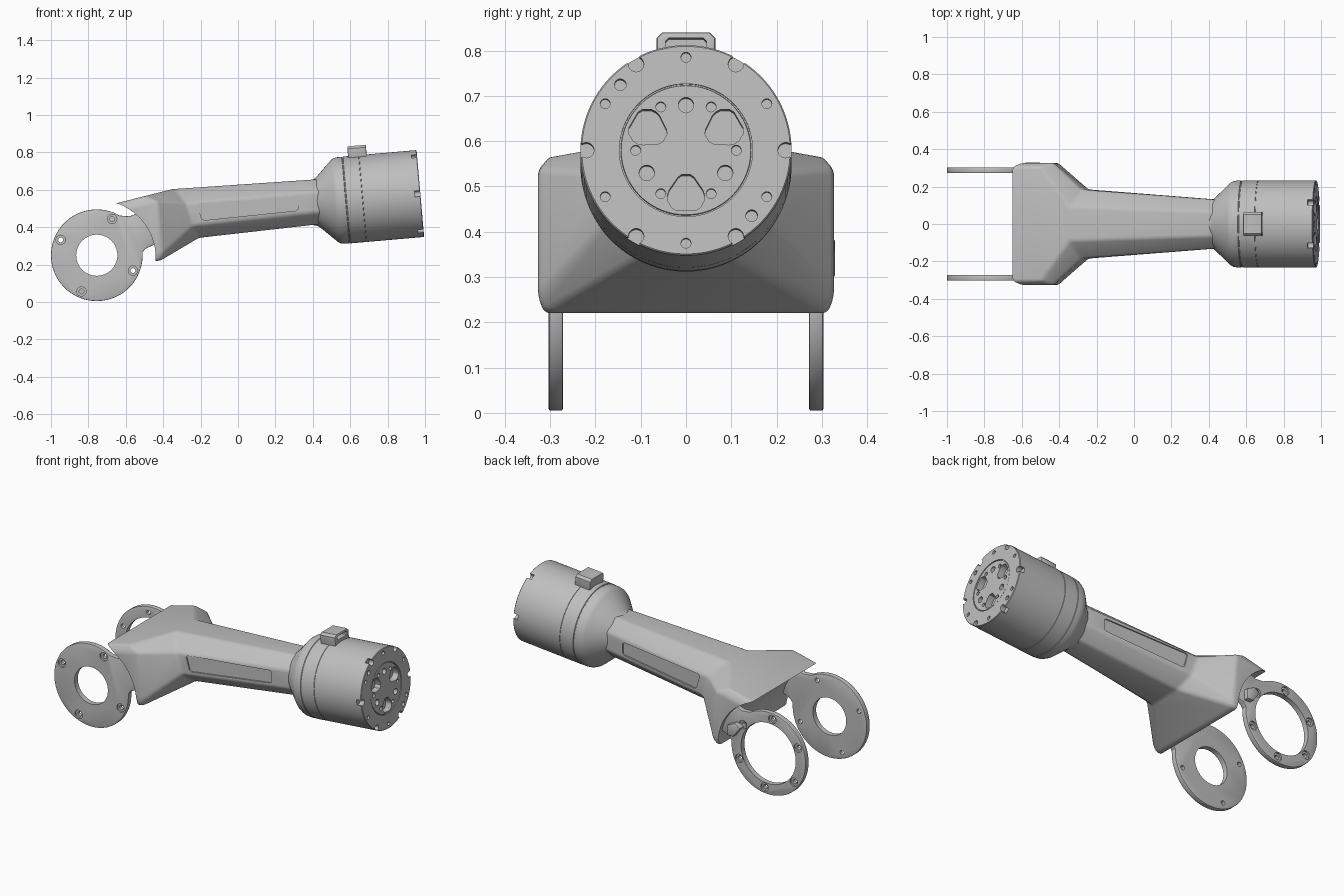
import bpy, bmesh, math
from mathutils import Matrix, Vector

cube = bpy.data.objects.get("Cube")
if cube:
    bpy.data.objects.remove(cube, do_unlink=True)

# One grey metal for every part
metal = bpy.data.materials.new("grey metal")
metal.use_nodes = True
GREY = (0.52, 0.52, 0.52, 1)
metal.diffuse_color = GREY
metal.node_tree.nodes["Principled BSDF"].inputs["Base Color"].default_value = GREY

# Frame of the tilted head: local x runs along its axis, zero at the end face
HEAD = Matrix.Translation((0.975, 0, 0.58)) @ Matrix.Rotation(math.radians(-5), 4, 'Y')


def along_y(u, v, w):
    return Vector((u, w, v))


def along_head(u, v, w):
    return HEAD @ Vector((w, u, v))


def finish(bm, name, bevel=0, segments=2, min_angle=0.9):
    bmesh.ops.recalc_face_normals(bm, faces=bm.faces[:])
    if bevel:
        edges = [e for e in bm.edges if e.calc_face_angle(0) > min_angle]
        bmesh.ops.bevel(bm, geom=edges, offset=bevel, segments=segments,
                        profile=0.5, affect='EDGES', clamp_overlap=True)
    mesh = bpy.data.meshes.new(name)
    bm.to_mesh(mesh)
    bm.free()
    mesh.materials.append(metal)
    obj = bpy.data.objects.new(name, mesh)
    bpy.context.collection.objects.link(obj)
    return obj


def prism(name, outline, lo, hi, place, bevel=0):
    """Extrude a flat outline from lo to hi."""
    bm = bmesh.new()
    a = [bm.verts.new(place(u, v, lo)) for u, v in outline]
    b = [bm.verts.new(place(u, v, hi)) for u, v in outline]
    bm.faces.new(a)
    bm.faces.new(b)
    n = len(a)
    for i in range(n):
        j = (i + 1) % n
        bm.faces.new((a[i], a[j], b[j], b[i]))
    return finish(bm, name, bevel)


def arc(u, v, r, start=0, end=360, n=24):
    steps = n if end - start == 360 else n + 1
    angles = [math.radians(start + (end - start) * i / n) for i in range(steps)]
    return [(u + r * math.cos(t), v + r * math.sin(t)) for t in angles]


def cut(obj, *cutters):
    """Subtract each cutter, then delete it."""
    for c in cutters:
        c.hide_render = True
        mod = obj.modifiers.new("cut", 'BOOLEAN')
        mod.operation, mod.solver, mod.object = 'DIFFERENCE', 'EXACT', c
        bpy.context.view_layer.objects.active = obj
        bpy.ops.object.modifier_apply(modifier=mod.name)
        bpy.data.objects.remove(c, do_unlink=True)


def polar(r, degrees):
    t = math.radians(degrees)
    return r * math.cos(t), r * math.sin(t)


parts = []

# Arm: octagonal sections lofted from the wide fork to the neck of the head
sections = [
    [(-.70, .305, .515), (-.70, .327, .485), (-.52, .327, .27), (-.50, .31, .22)],
    [(-.50, .305, .566), (-.43, .327, .54), (-.405, .327, .26), (-.417, .315, .22)],
    [(-.345, .09, .605), (-.28, .185, .53), (-.24, .185, .41), (-.21, .10, .343)],
    [(.44, .065, .657), (.445, .13, .592), (.455, .13, .483), (.46, .065, .419)],
]
bm = bmesh.new()
rings = []
for half in sections:
    loop = half + [(x, -y, z) for x, y, z in reversed(half)]
    rings.append([bm.verts.new(p) for p in loop])
for a, b in zip(rings, rings[1:]):
    for i in range(8):
        j = (i + 1) % 8
        bm.faces.new((a[i], a[j], b[j], b[i]))
bm.faces.new(rings[0])
bm.faces.new(rings[-1])
arm = finish(bm, "arm", bevel=.014, segments=3, min_angle=0.2)

# Concave back of the fork, and a shallow panel in each side of the arm
cut(arm, prism("saddle_cutter", arc(-.75, .235, .31, n=96), -.5, .5, along_y))
panel = [(-.215, .518), (-.205, .528), (.31, .562), (.32, .553),
         (.32, .496), (.31, .488), (-.18, .437), (-.195, .445)]
for side in (-1, 1):
    def on_side(u, v, w, side=side):
        return Vector((u, side * (.185 - (u + .26) * .0775 + w), v))
    cut(arm, prism("panel_cutter", panel, -.008, .03, on_side))
parts.append(arm)

# Mounting rings, each with a neck reaching into the fork
neck = [(-.51, .265), (-.495, .285), (-.44, .31), (-.44, .42), (-.50, .52),
        (-.535, .49), (-.555, .467), (-.58, .458)]
for name, side, bore, holes, first in (("right_ring", -1, .11, 4, 67),
                                       ("left_ring", 1, .18, 6, 37)):
    outline = arc(-.755, .25, .245, 60, 358, 72) + neck
    lo, hi = sorted((side * .272, side * .303))
    ring = prism(name, outline, lo, hi, along_y, bevel=.004)
    cut(ring, prism("bore_cutter", arc(-.755, .25, bore, n=64), lo - .1, hi + .1, along_y))
    for i in range(holes):
        u, v = polar(.21, first + i * 360 / holes)
        u, v = u - .755, v + .25
        cut(ring,
            prism("sink_cutter", arc(u, v, .025), side * .293, side * .35, along_y),
            prism("screw_cutter", arc(u, v, .013), lo - .1, hi + .1, along_y))
    parts.append(ring)

# Lug on the outside of the left ring
lug = [(-.585, .36), (-.55, .385), (-.50, .36), (-.50, .30), (-.54, .30)]
parts.append(prism("ring_lug", lug, .28, .329, along_y, bevel=.005))

# Head: turned profile with cone, seams and a recessed hub in the end face
profile = [(-.62, .11), (-.575, .121), (-.56, .127), (-.545, .138), (-.46, .221),
           (-.445, .229), (-.425, .232),
           (-.402, .232), (-.400, .229), (-.397, .229), (-.395, .233),
           (-.312, .233), (-.311, .231), (-.309, .231), (-.308, .233),
           (-.003, .233), (0, .230), (0, .147), (-.008, .147),
           (-.008, .144), (-.002, .143)]
bm = bmesh.new()
verts = [bm.verts.new((x, 0, r)) for x, r in profile]
edges = [bm.edges.new(pair) for pair in zip(verts, verts[1:])]
bmesh.ops.spin(bm, geom=verts + edges, cent=(0, 0, 0), axis=(1, 0, 0),
               angle=2 * math.pi, steps=96)
bmesh.ops.remove_doubles(bm, verts=bm.verts[:], dist=1e-5)
bmesh.ops.holes_fill(bm, edges=[e for e in bm.edges if e.is_boundary], sides=0)
bm.transform(HEAD)
head = finish(bm, "head")


def drill(radius, degrees, size, depth, n=16):
    u, v = polar(radius, degrees)
    cut(head, prism("drill_cutter", arc(u, v, size, n=n), -depth, .05, along_head))


# Rim notches and screw holes
for i in range(6):
    drill(.22, i * 60, .017, .03, 20)
    drill(.238, i * 60, .017, .03, 20)
    drill(.206, 30 + i * 60, .011, .02)
    drill(.111, i * 60, .011, .02)
for angle in (135, 315):
    drill(.205, angle, .013, .03)
for angle in (90, 210, 330):
    drill(.1, angle, .017, .03, 20)

# Three rounded pockets in the hub
edge = [(.054, .010), (.060, .018), (.088, .037), (.100, .041),
        (.112, .040), (.128, .031), (.134, .020)]
shape = edge + [(r, -t) for r, t in reversed(edge)]
for angle in (30, 150, 270):
    c, s = polar(1, angle)
    pocket = [(r * c - t * s, r * s + t * c) for r, t in shape]
    cut(head, prism("pocket_cutter", pocket, -.04, .05, along_head))
parts.append(head)

# Slotted clip on top of the head
box = [(-.065, .215), (.065, .215), (.065, .272), (.052, .285),
       (-.052, .285), (-.065, .272)]
clip = prism("top_clip", box, -.368, -.268, along_head, bevel=.006)
slot = [(-.045, .25), (.045, .25), (.045, .265), (.038, .272),
        (-.038, .272), (-.045, .265)]
cut(clip, prism("slot_cutter", slot, -.31, -.2, along_head))
parts.append(clip)

# Smooth the rounded faces and keep the edges sharp
bpy.ops.object.select_all(action='DESELECT')
for part in parts:
    part.select_set(True)
bpy.context.view_layer.objects.active = parts[0]
bpy.ops.object.shade_smooth_by_angle(angle=math.radians(30))
